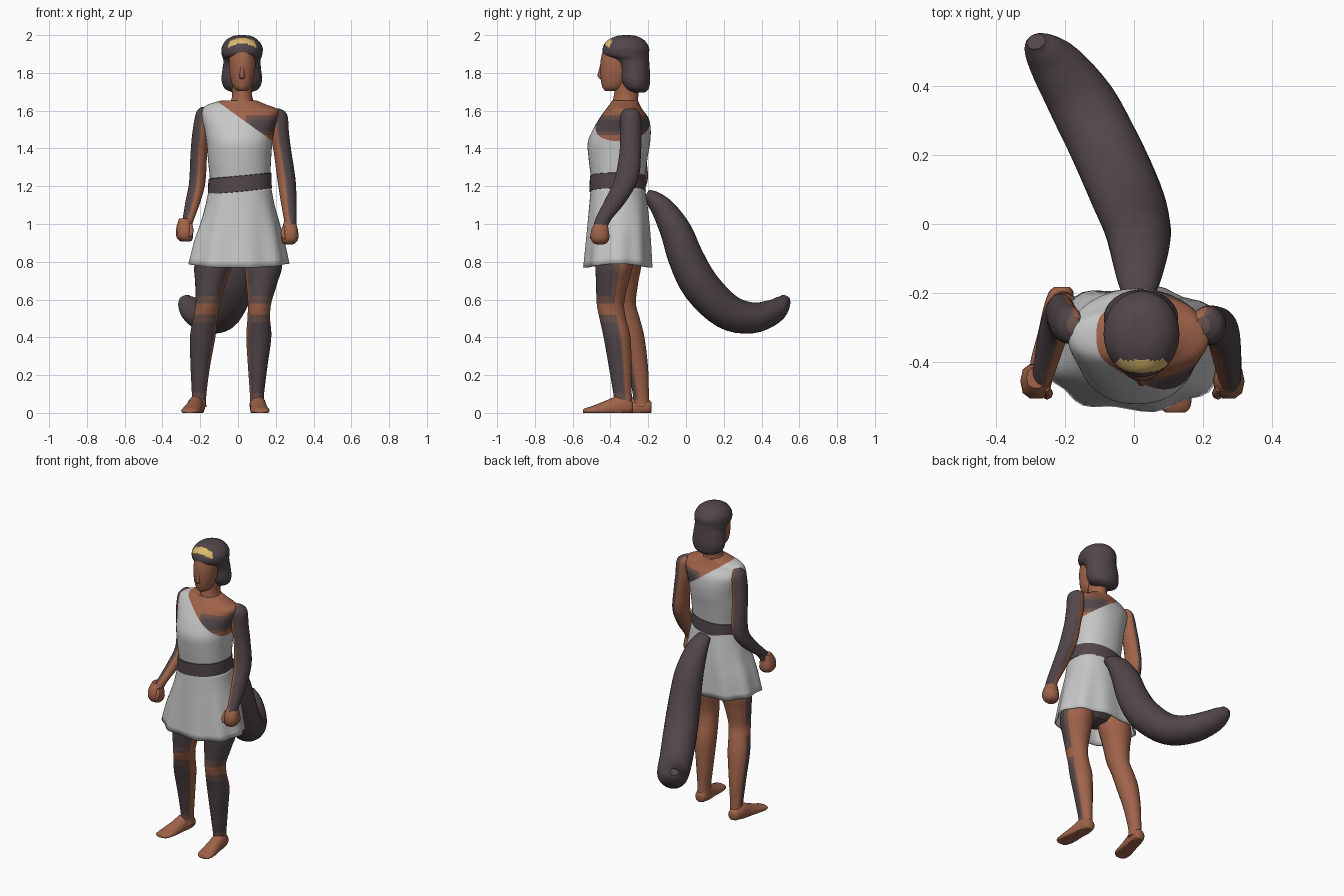
import bpy, bmesh, math
from mathutils import Vector


def material(name, r, g, b):
    m = bpy.data.materials.new(name)
    m.diffuse_color = (r, g, b, 1)
    return m


MATS = [material("skin", 0.35, 0.125, 0.068), material("dark_fur", 0.084, 0.062, 0.069),
        material("fur_edge", 0.145, 0.083, 0.068), material("cloth", 0.57, 0.57, 0.57),
        material("gold", 0.72, 0.49, 0.15)]
SKIN, DARK, EDGE, CLOTH, GOLD = range(5)
Z, Y = Vector((0, 0, 1)), Vector((0, -1, 0))


def spline(rows, sub):
    """Catmull-Rom interpolation of rows of numbers."""
    out = []
    for i in range(len(rows) - 1):
        a, b, c, d = (rows[max(i - 1, 0)], rows[i], rows[i + 1], rows[min(i + 2, len(rows) - 1)])
        for k in range(sub):
            t = k / sub
            out.append([0.5 * (2 * q + (r - p) * t + (2 * p - 5 * q + 4 * r - s) * t * t
                               + (3 * q - p - 3 * r + s) * t ** 3)
                        for p, q, r, s in zip(a, b, c, d)])
    return out + [list(rows[-1])]


def loft(name, rows, color, axis=Z, sides=32, sub=5, power=2.0, caps=True, shape=None, cut=None):
    """Elliptic rings (x, y, z, rx, ry); color is an index or a rule(centre, normal)."""
    pts = spline(rows, sub)
    bm = bmesh.new()
    rings = []
    for i, (x, y, z, rx, ry) in enumerate(pts):
        t = axis
        if t is None:
            a, b = pts[max(i - 1, 0)], pts[min(i + 1, len(pts) - 1)]
            t = Vector([b[j] - a[j] for j in range(3)]).normalized()
        u = (Vector((1, 0, 0)) - t * t.x).normalized()
        v = t.cross(u)
        ring = []
        for k in range(sides):
            an = 2 * math.pi * k / sides
            c, s = math.cos(an), math.sin(an)
            c = math.copysign(abs(c) ** (2 / power), c)
            s = math.copysign(abs(s) ** (2 / power), s)
            co = Vector((x, y, z)) + u * (c * max(rx, .002)) + v * (s * max(ry, .002))
            if shape:
                co = shape(co, an, i / (len(pts) - 1))
            ring.append(bm.verts.new(co))
        rings.append(ring)
    for a, b in zip(rings, rings[1:]):
        for k in range(sides):
            n = (k + 1) % sides
            bm.faces.new((a[k], a[n], b[n], b[k]))
    if caps:
        bm.faces.new(rings[0][::-1])
        bm.faces.new(rings[-1])
    if cut:
        bmesh.ops.bisect_plane(bm, geom=bm.verts[:] + bm.edges[:] + bm.faces[:],
                               plane_co=cut[0], plane_no=cut[1])
    bmesh.ops.recalc_face_normals(bm, faces=bm.faces[:])
    bm.normal_update()
    for f in bm.faces:
        f.material_index = color(f.calc_center_median(), f.normal) if callable(color) else color
    me = bpy.data.meshes.new(name)
    bm.to_mesh(me)
    bm.free()
    for m in MATS:
        me.materials.append(m)
    ob = bpy.data.objects.new(name, me)
    bpy.context.collection.objects.link(ob)
    bpy.ops.object.select_all(action='DESELECT')
    ob.select_set(True)
    bpy.context.view_layer.objects.active = ob
    bpy.ops.object.shade_smooth_by_angle(angle=math.radians(50))
    return ob


# Torso: one-shouldered tunic, bare right shoulder with a fur patch
def torso_color(c, n):
    if c.z < 1.57 - 0.72 * c.x:
        return CLOTH if c.z > 1.1 else DARK
    if c.x > 0.05 and 1.475 < c.z < 1.575:
        return DARK if c.x > 0.075 and 1.495 < c.z < 1.555 else EDGE
    return SKIN


loft("torso", [(.01, -.36, .80, .08, .07), (.01, -.36, .88, .15, .12), (.012, -.36, 1.05, .16, .135),
               (.012, -.361, 1.2, .158, .138), (.008, -.36, 1.34, .167, .155),
               (.008, -.355, 1.43, .174, .165), (.008, -.34, 1.5, .185, .153),
               (.01, -.328, 1.56, .2, .13), (.012, -.328, 1.605, .2, .098),
               (-.005, -.325, 1.632, .155, .08), (.005, -.322, 1.655, .09, .068)],
     torso_color, sides=48, sub=7, power=2.2, cut=((0, 0, 1.57), (0.72, 0, 1)))


# Skirt with a flared, gently folded hem
def folds(co, an, t):
    w = max(0, 1 - t * 1.2)
    co.x += .008 * w * math.cos(an) * math.cos(9 * an)
    co.y += .008 * w * math.sin(an) * math.cos(9 * an)
    co.z += .02 * w * w * abs(math.cos(an)) ** 3
    return co


skirt = loft("skirt", [(0, -.361, .77, .265, .178), (.003, -.358, .9, .238, .17),
                       (.008, -.357, 1.0, .21, .163), (.01, -.358, 1.1, .183, .154),
                       (.012, -.361, 1.2, .163, .143)],
             CLOTH, sides=54, sub=3, power=2.3, caps=False, shape=folds)
mod = skirt.modifiers.new("thickness", 'SOLIDIFY')
mod.thickness, mod.offset = .008, -1


# Belt, tilted a little sideways
def tilt(co, an, t):
    co.z += .1 * co.x
    return co


loft("belt", [(.01, -.362, 1.167, .155, .135), (.01, -.362, 1.172, .169, .149),
              (.01, -.362, 1.253, .167, .147), (.01, -.362, 1.258, .155, .135)],
     DARK, sides=48, sub=1, power=2.2, shape=tilt)

# Neck, head and nose
loft("neck", [(.022, -.322, 1.60, .085, .07), (.022, -.32, 1.66, .057, .066),
              (.022, -.315, 1.70, .053, .064), (.022, -.315, 1.78, .053, .06)], SKIN)
loft("head", [(.022, -.39, 1.703, .022, .035), (.022, -.383, 1.725, .047, .06),
              (.022, -.375, 1.78, .064, .078), (.022, -.365, 1.86, .071, .088),
              (.022, -.36, 1.94, .06, .075)], SKIN)
loft("nose", [(.022, -.445, 1.845, .007, .008), (.022, -.452, 1.785, .015, .018),
              (.022, -.445, 1.768, .012, .008)], SKIN, sides=10, sub=2)


# Hair: swept cap over a gathered roll at the nape, with a gold front band
def hair_color(c, n):
    top = 1.985 - 4.5 * (c.x - .022) ** 2
    return GOLD if n.y < -.1 and abs(c.x - .022) < .072 and top - .03 < c.z < top else DARK


loft("hair", [(.02, -.255, 1.695, .04, .035), (.02, -.262, 1.715, .088, .064),
              (.02, -.27, 1.76, .107, .08), (.02, -.275, 1.82, .102, .083),
              (.021, -.29, 1.865, .098, .095), (.021, -.316, 1.895, .107, .12),
              (.022, -.318, 1.935, .108, .122), (.022, -.318, 1.972, .086, .098),
              (.022, -.315, 1.994, .05, .055), (.022, -.315, 2.0, .015, .015)],
     hair_color, sides=40, sub=6)


# Arms: fur on the outer side, bare inside
def arm_color(d):
    d = Vector(d).normalized()

    def rule(c, n):
        s = n.dot(d) - max(0, 1.1 - c.z) * 2
        return DARK if s > .15 else EDGE if s > -.1 else SKIN
    return rule


loft("right_arm", [(.2, -.293, 1.612, .02, .025), (.212, -.293, 1.58, .048, .052),
                   (.22, -.293, 1.48, .05, .057), (.236, -.295, 1.38, .047, .057),
                   (.256, -.315, 1.24, .048, .063), (.268, -.375, 1.12, .042, .058),
                   (.277, -.44, 1.02, .033, .042), (.275, -.455, .96, .03, .035)],
     arm_color((1, -.2, 0)), sub=7)
loft("left_arm", [(-.175, -.293, 1.62, .02, .025), (-.185, -.293, 1.585, .038, .052),
                  (-.198, -.285, 1.48, .044, .057), (-.208, -.268, 1.36, .044, .056),
                  (-.216, -.265, 1.22, .043, .06), (-.238, -.33, 1.12, .04, .058),
                  (-.262, -.425, 1.03, .031, .042), (-.28, -.45, .97, .03, .035)],
     arm_color((-1, .1, 0)), sub=7)

# Fists with thumbs
for side, x, y, z in (("right", .274, -.455, .95), ("left", -.283, -.455, .965)):
    s = 1 if x > 0 else -1
    loft(side + "_hand", [(x, y + .01, z + .065, .028, .03), (x, y, z + .025, .042, .046),
                          (x, y, z - .025, .046, .052), (x - s * .005, y, z - .052, .034, .035),
                          (x - s * .005, y, z - .058, .018, .018)],
         SKIN, sides=10, sub=2, power=2.5)
    loft(side + "_thumb", [(x - s * .028, y - .02, z + .04, .01, .01),
                           (x - s * .036, y - .035, z, .013, .014),
                           (x - s * .03, y - .045, z - .03, .008, .008)], SKIN, sides=8, sub=2)


# Legs: fur on shin and thigh fronts, bare knee and back
def leg_color(s):
    d = Vector((s * .4, -1, 0)).normalized()

    def rule(c, n):
        f = min(n.dot(d) - .3, (abs(c.z - .55) - .07) * 6, (c.z - .1) * 6)
        return DARK if f > 0 else EDGE if f > -.22 else SKIN
    return rule


loft("right_leg", [(.11, -.37, .96, .09, .1), (.133, -.38, .79, .1, .1), (.126, -.39, .69, .083, .086),
                   (.114, -.4, .58, .062, .073), (.11, -.388, .5, .06, .07), (.11, -.365, .4, .066, .071),
                   (.104, -.348, .24, .051, .06), (.1, -.335, .09, .037, .048), (.1, -.33, .03, .04, .048)],
     leg_color(1), sides=40, sub=8)
loft("left_leg", [(-.1, -.345, .96, .09, .1), (-.13, -.335, .79, .1, .098), (-.145, -.338, .69, .082, .085),
                  (-.158, -.338, .58, .066, .073), (-.173, -.315, .5, .065, .07),
                  (-.187, -.288, .4, .067, .068), (-.2, -.256, .24, .051, .055),
                  (-.206, -.238, .09, .038, .042), (-.207, -.235, .03, .04, .045)],
     leg_color(-1), sides=40, sub=8)


# Feet, flat on the ground
def ground(co, an, t):
    co.z = max(co.z, 0)
    return co


for side, x, y, turn in (("right", .1, -.28, .02), ("left", -.208, -.182, -.05)):
    loft(side + "_foot", [(x + turn * t, y - .265 * t, z, rx, rz) for t, z, rx, rz in
                          ((0, .03, .022, .025), (.06, .03, .036, .04), (.25, .035, .043, .06),
                           (.5, .02, .045, .05), (.8, .012, .051, .026), (.95, .01, .043, .016),
                           (1, .008, .028, .01))],
         SKIN, axis=Y, sides=20, sub=3, shape=ground)

# Tail: thick, drooping and curling up at the blunt tip
loft("tail", [(.012, -.21, 1.155, .045, .03), (.014, -.165, 1.125, .062, .048),
              (.015, -.112, 1.065, .076, .066), (.015, -.05, .955, .09, .084),
              (.008, 0, .82, .097, .094), (-.02, .08, .67, .103, .1), (-.08, .215, .538, .102, .095),
              (-.15, .35, .503, .097, .082), (-.225, .46, .535, .078, .066),
              (-.268, .51, .58, .054, .045), (-.283, .528, .612, .028, .024)],
     DARK, axis=None, sides=24, sub=4)
